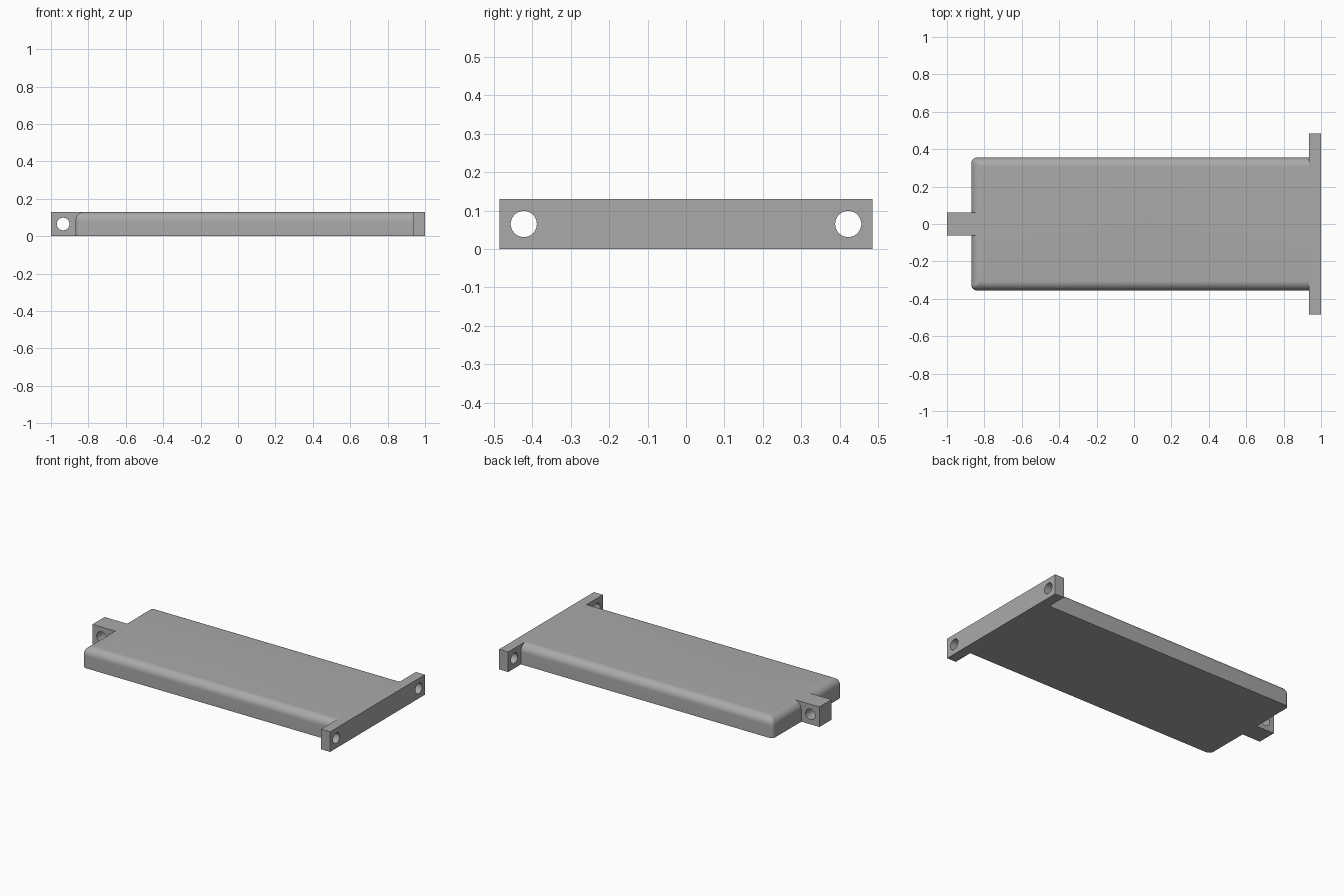
import bpy
import bmesh
import math

if "Cube" in bpy.data.objects:
    bpy.data.objects.remove(bpy.data.objects["Cube"])

HEIGHT = 0.13      # overall thickness
FILLET = 0.05      # rounding of the top edge
CORNER = 0.03      # rounding of the plan corners
BODY_LEFT, BODY_RIGHT, BODY_HALF = -0.87, 0.938, 0.355

grey = bpy.data.materials.new("plain_grey")
grey.use_nodes = True
colour = (0.4, 0.4, 0.4, 1)
grey.diffuse_color = colour
grey.node_tree.nodes["Principled BSDF"].inputs["Base Color"].default_value = colour


def finish(name, bm):
    bmesh.ops.recalc_face_normals(bm, faces=bm.faces)
    mesh = bpy.data.meshes.new(name)
    bm.to_mesh(mesh)
    bm.free()
    mesh.materials.append(grey)
    obj = bpy.data.objects.new(name, mesh)
    bpy.context.collection.objects.link(obj)
    return obj


def box(name, x0, x1, half_width):
    bm = bmesh.new()
    bmesh.ops.create_cube(bm, size=1)
    bmesh.ops.scale(bm, verts=bm.verts, vec=(x1 - x0, 2 * half_width, HEIGHT))
    bmesh.ops.translate(bm, verts=bm.verts, vec=((x0 + x1) / 2, 0, HEIGHT / 2))
    return finish(name, bm)


def outline(inset):
    """Plan outline, rounded at the free end and square at the bar end."""
    radius = max(CORNER - inset, 0.002)
    left, half = BODY_LEFT + inset, BODY_HALF - inset
    points = [(BODY_RIGHT, half)]
    for i in range(9):
        a = math.pi / 2 * (1 + i / 8)
        points.append((left + radius + radius * math.cos(a),
                       half - radius + radius * math.sin(a)))
    return points + [(x, -y) for x, y in reversed(points)]


def combine(target, other, operation):
    """Apply a boolean, then discard the helper object."""
    mod = target.modifiers.new(operation.title(), 'BOOLEAN')
    mod.operation, mod.solver, mod.object = operation, 'EXACT', other
    bpy.ops.object.select_all(action='DESELECT')
    bpy.context.view_layer.objects.active = target
    target.select_set(True)
    bpy.ops.object.modifier_apply(modifier=mod.name)
    bpy.data.objects.remove(other)


def drill(target, centre, radius, rotation):
    bpy.ops.mesh.primitive_cylinder_add(vertices=48, radius=radius, depth=0.3,
                                        location=centre, rotation=rotation)
    cutter = bpy.context.object
    cutter.name = "hole_cutter"
    cutter.hide_render = True
    cutter.data.materials.append(grey)
    combine(target, cutter, 'DIFFERENCE')


# Tray body: stacked outlines following the quarter-round top edge
bm = bmesh.new()
levels = [(0, 0)]
for i in range(13):
    a = math.pi / 2 * i / 12
    levels.append((FILLET * (1 - math.cos(a)), HEIGHT - FILLET + FILLET * math.sin(a)))
rings = [[bm.verts.new((x, y, z)) for x, y in outline(d)] for d, z in levels]
for low, high in zip(rings, rings[1:]):
    for i in range(len(low)):
        j = (i + 1) % len(low)
        bm.faces.new((low[i], low[j], high[j], high[i]))
bm.faces.new(rings[0])
bm.faces.new(rings[-1])
body = finish("body_plate", bm)

# End tab with a sideways hole
tab = box("end_tab", -1, -0.75, 0.0625)
drill(tab, (-0.935, 0, HEIGHT / 2), 0.034, (math.pi / 2, 0, 0))

# Mounting bar with a hole near each end
bar = box("mounting_bar", 0.935, 1, 0.485)
for side in (-1, 1):
    drill(bar, (0.967, side * 0.422, HEIGHT / 2), 0.034, (0, math.pi / 2, 0))

# Join into one solid
combine(body, tab, 'UNION')
combine(body, bar, 'UNION')
bpy.ops.object.shade_smooth_by_angle(angle=math.radians(35))
